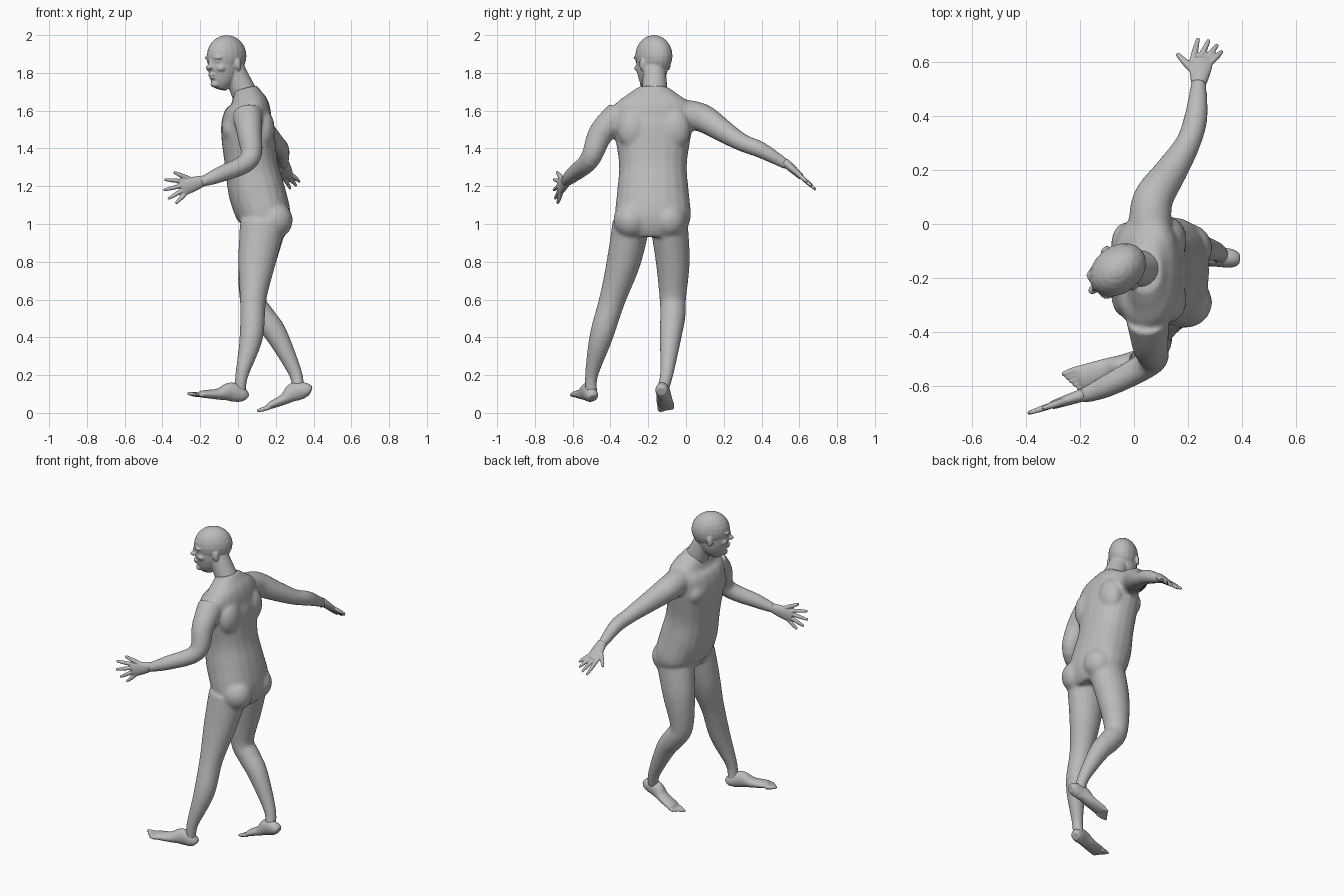
import bpy
import bmesh
from math import cos, sin, pi, copysign
from mathutils import Vector, Matrix

cube = bpy.data.objects.get("Cube")
if cube:
    bpy.data.objects.remove(cube, do_unlink=True)

clay = bpy.data.materials.new("grey clay")
clay.use_nodes = True
grey = (0.5, 0.5, 0.5, 1)
clay.diffuse_color = grey
clay.node_tree.nodes["Principled BSDF"].inputs["Base Color"].default_value = grey

X, Y, Z = Vector((1, 0, 0)), Vector((0, 1, 0)), Vector((0, 0, 1))
SIDES, STEPS = 20, 5


def square_to(across, along):
    """The part of one direction that is at right angles to another."""
    return (across - along * across.dot(along)).normalized()


def spline(points):
    """Smooth samples running through all section points; round ones repeat their radius."""
    pts = [Vector((*p, p[-1])[:5]) for p in points]
    last = len(pts) - 1
    slopes = [(pts[min(i + 1, last)] - pts[max(i - 1, 0)]) / 2 for i in range(last + 1)]
    samples = []
    for i in range(last):
        start, end = pts[i], pts[i + 1]
        for step in range(STEPS):
            t = step / STEPS
            ease = t * t * (3 - 2 * t)
            bend = slopes[i] * (t * (1 - t) ** 2) - slopes[i + 1] * ((1 - t) * t * t)
            samples.append(start + (end - start) * ease + bend)
    return samples + [pts[last]]


def loft(bm, sections, across, roundness=1.0):
    """Closed tube; a section is x, y, z, half width and, if not round, half depth."""
    samples = spline(sections)
    centres = [Vector(s[:3]) for s in samples]
    last = len(samples) - 1
    rings = []
    for i, (centre, sample) in enumerate(zip(centres, samples)):
        along = (centres[min(i + 1, last)] - centres[max(i - 1, 0)]).normalized()
        side = square_to(across, along)
        deep = along.cross(side)
        ring = []
        for k in range(SIDES):
            angle = 2 * pi * k / SIDES
            u, v = (copysign(abs(f) ** roundness, f) for f in (cos(angle), sin(angle)))
            point = centre + side * (u * sample[3]) + deep * (v * sample[4])
            ring.append(bm.verts.new(point))
        rings.append(ring)
    for lower, upper in zip(rings, rings[1:]):
        for k in range(SIDES):
            bm.faces.new((lower[k - 1], lower[k], upper[k], upper[k - 1]))
    bm.faces.new(rings[0][::-1])
    bm.faces.new(rings[-1])


def ball(bm, centre, radii, turn=Matrix.Identity(4)):
    place = Matrix.Translation(centre) @ turn @ Matrix.Diagonal((*radii, 1))
    bmesh.ops.create_uvsphere(bm, u_segments=SIDES, v_segments=12, radius=1, matrix=place)


def digit(bm, base, tip, radius, across):
    """One tapering finger or toe."""
    middle = base.lerp(tip, 0.5)
    loft(bm, [(*base, radius), (*middle, radius), (*tip, radius * 0.6)], across)


def finish(bm, name, voxel, rounds):
    """Fuse the overlapping volumes into one smooth skin."""
    bmesh.ops.recalc_face_normals(bm, faces=bm.faces)
    mesh = bpy.data.meshes.new(name)
    bm.to_mesh(mesh)
    bm.free()
    mesh.materials.append(clay)
    mesh.shade_smooth()
    obj = bpy.data.objects.new(name, mesh)
    bpy.context.collection.objects.link(obj)
    fuse = obj.modifiers.new("fuse", "REMESH")
    fuse.mode = "VOXEL"
    fuse.voxel_size = voxel
    fuse.use_smooth_shade = True
    relax = obj.modifiers.new("relax", "SMOOTH")
    relax.factor = 0.5
    relax.iterations = rounds


# Torso from hips to shoulders
body = bmesh.new()
torso = [(.13, .95, .16, .11), (.14, 1.03, .2, .14), (.1, 1.17, .19, .15),
         (.07, 1.32, .18, .14), (.05, 1.52, .21, .14), (.06, 1.62, .21, .11),
         (.05, 1.68, .14, .08), (.04, 1.72, .08, .06)]
loft(body, [(x, -.175, z, width, depth) for x, z, width, depth in torso], Y, 0.88)

# Buttocks, chest muscles and shoulder blades on both sides
for side in (-1, 1):
    ball(body, (.19, side * .1 - .19, 1.02), (.1, .095, .1))
    ball(body, (-.035, side * .09 - .17, 1.5), (.05, .085, .07))
    ball(body, (.13, side * .11 - .17, 1.5), (.065, .085, .11))

# Leading leg, then trailing leg bent at the knee
loft(body, [(.13, -.29, 1, .1, .12), (.1, -.33, .8, .09, .1), (.08, -.39, .6, .07),
            (.07, -.45, .4, .062), (.02, -.5, .2, .035), (.01, -.5, .1, .032)], Y)
loft(body, [(.14, -.09, 1, .1, .12), (.1, -.07, .8, .09, .1), (.08, -.07, .6, .07),
            (.13, -.07, .51, .067), (.2, -.08, .42, .06), (.3, -.1, .22, .037),
            (.32, -.12, .13, .032)], Y)

# Arm reaching forward, then arm swung backward
loft(body, [(.05, -.35, 1.58, .08), (.06, -.45, 1.48, .067), (.06, -.51, 1.34, .053),
            (-.1, -.6, 1.26, .042), (-.2, -.64, 1.22, .026)], Vector((-.2, .8, -.4)))
loft(body, [(.06, -.01, 1.58, .08), (.07, .09, 1.56, .075), (.14, .2, 1.49, .06),
            (.2, .3, 1.43, .047), (.23, .4, 1.39, .043), (.24, .54, 1.31, .026)], X)
finish(body, "body", .009, 9)


# Hands: a flat palm, four fanned fingers and a thumb
def hand(name, wrist, knuckles, across, first_angle, fan):
    bm = bmesh.new()
    wrist, knuckles = Vector(wrist), Vector(knuckles)
    along = (knuckles - wrist).normalized()
    across = square_to(across, along)
    palm = [(0, .028, .024), (.5, .04, .021), (1, .044, .016)]
    loft(bm, [(*wrist.lerp(knuckles, t), w, d) for t, w, d in palm], across)

    def reach(angle, length):
        return (along * cos(angle) + across * sin(angle)) * length

    for i in range(4):
        base = knuckles + across * .033 * (1 - i / 1.5) - along * .016
        tip = knuckles + reach(first_angle - fan * i, .105 - .006 * i)
        digit(bm, base, tip, .0115, across)
    root = wrist.lerp(knuckles, 0.5) + across * .025
    digit(bm, root, root + reach(.7, .105), .013, across)
    finish(bm, name, .004, 3)


hand("left_hand", (-.18, -.63, 1.23), (-.3, -.67, 1.19), Z, .75, .55)
hand("right_hand", (.24, .52, 1.33), (.25, .61, 1.25), -X, .2, .4)


# Feet: sections standing on a sole line, with five shrinking toes
def foot(name, heel, toe, inner):
    bm = bmesh.new()
    heel, toe = Vector(heel), Vector(toe)
    along = (toe - heel).normalized()
    side = square_to(Y, along)
    up = side.cross(along)
    profile = [(.03, .025, .025), (.1, .035, .04), (.3, .037, .05),
               (.5, .042, .03), (.75, .046, .02), (.82, .044, .014)]
    loft(bm, [(*(heel.lerp(toe, t) + up * height), width, height)
              for t, width, height in profile], side)
    for i in range(5):
        base = heel.lerp(toe, 0.78) + side * inner * .034 * (1 - i / 2) + up * .012
        digit(bm, base, base + along * (.07 - .009 * i), .0125 - .001 * i, side)
    finish(bm, name, .005, 3)


foot("left_foot", (.045, -.49, .05), (-.26, -.59, .09), 1)
foot("right_foot", (.4, -.13, .09), (.11, -.1, 0), -1)

# Head turned toward its left, made of cranium, jaw and neck
head = bmesh.new()
face = Vector((-.78, -.62, 0)).normalized()
ear = Z.cross(face)
turn = Matrix((face, ear, Z)).transposed().to_4x4()


def spot(forward, sideways, z):
    return Vector((-.06, -.17, z)) + face * forward + ear * sideways


def feature(forward, sideways, z, radii):
    ball(head, spot(forward, sideways, z), radii, turn)


feature(0, 0, 1.89, (.115, .088, .11))
jaw = [(.01, 1.87, .08, .1), (.02, 1.8, .073, .09), (.035, 1.75, .055, .064),
       (.045, 1.715, .03, .035)]
loft(head, [(*spot(u, 0, z), width, depth) for u, z, width, depth in jaw], ear)
loft(head, [(.065, -.165, 1.62, .08), (.03, -.165, 1.7, .068),
            (-.03, -.168, 1.83, .06)], Y)

# Nose bridge, nose tip, lips and chin
feature(.105, 0, 1.855, (.016, .011, .03))
feature(.115, 0, 1.83, (.022, .017, .014))
feature(.1, 0, 1.79, (.018, .026, .008))
feature(.095, 0, 1.775, (.018, .023, .008))
feature(.08, 0, 1.74, (.022, .026, .018))

# Brows, eyes, cheeks and ears
for s in (-1, 1):
    feature(.09, s * .035, 1.88, (.02, .03, .01))
    feature(.09, s * .034, 1.86, (.014, .016, .009))
    feature(.07, s * .043, 1.825, (.028, .026, .02))
    feature(-.01, s * .088, 1.845, (.019, .01, .033))
finish(head, "head", .005, 4)
